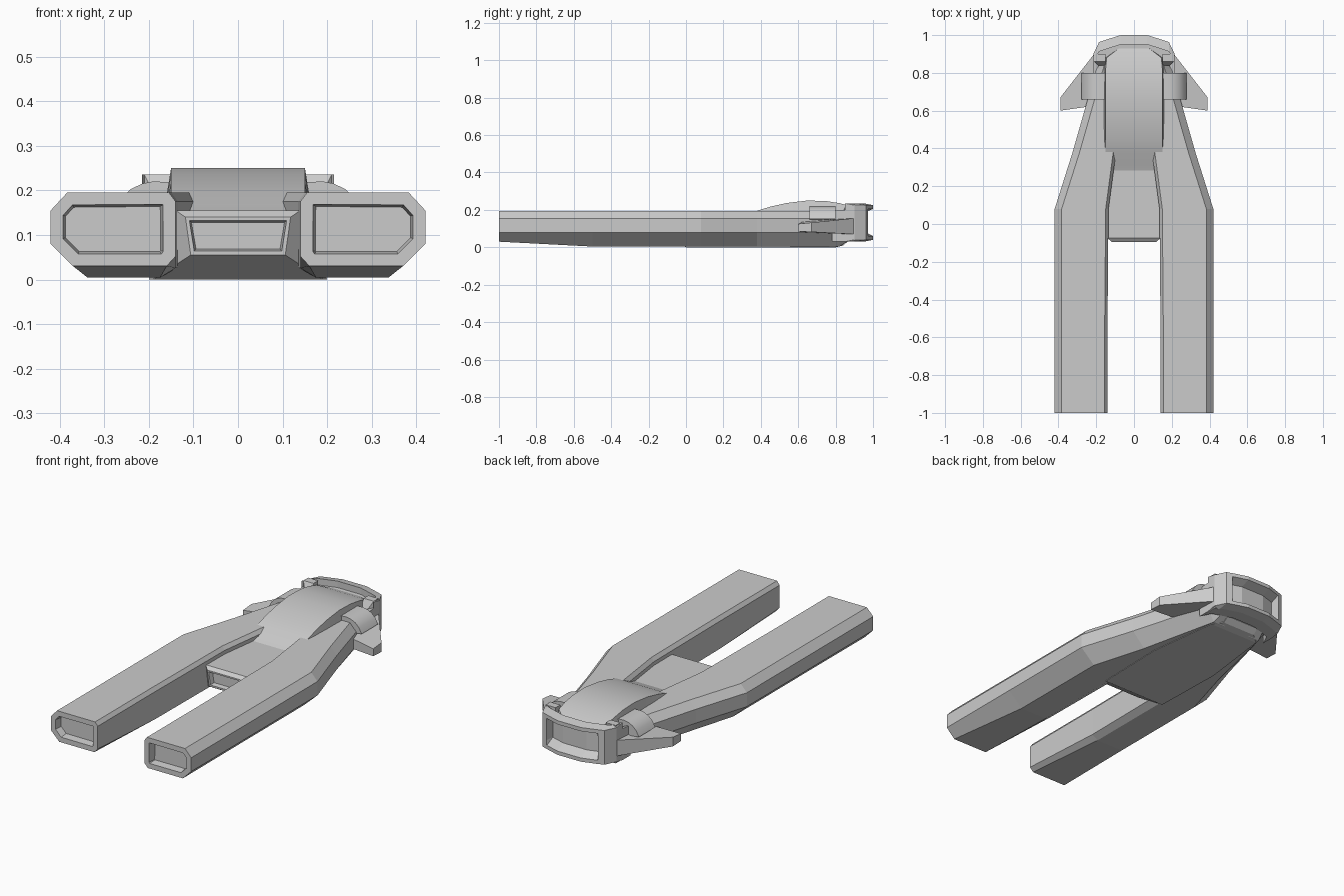
import bpy, bmesh
from mathutils import Vector

if "Cube" in bpy.data.objects:
    bpy.data.objects.remove(bpy.data.objects["Cube"])


def loft(name, rings, mirror=False, recess=None, smooth=None):
    """Skin a list of equal-length point rings, cap the ends, optionally recess the first cap."""
    bm = bmesh.new()
    vs = [[bm.verts.new(Vector(p)) for p in r] for r in rings]
    n = len(vs[0])
    for a, b in zip(vs, vs[1:]):
        for i in range(n):
            j = (i + 1) % n
            bm.faces.new((a[i], a[j], b[j], b[i]))
    cap = bm.faces.new(vs[0])
    bm.faces.new(vs[-1])
    bmesh.ops.recalc_face_normals(bm, faces=bm.faces[:])
    if recess:
        rim, slope, depth = recess
        bmesh.ops.inset_individual(bm, faces=[cap], thickness=rim, depth=0)
        bmesh.ops.inset_individual(bm, faces=[cap], thickness=slope, depth=-depth)
    me = bpy.data.meshes.new(name)
    bm.to_mesh(me)
    bm.free()
    ob = bpy.data.objects.new(name, me)
    bpy.context.collection.objects.link(ob)
    if mirror:
        ob.modifiers.new("mirror", 'MIRROR').use_mirror_merge = False
    if smooth:
        bpy.context.view_layer.objects.active = ob
        ob.select_set(True)
        bpy.ops.object.shade_smooth_by_angle(angle=smooth)
        ob.select_set(False)
    return ob


# Forward prongs that taper back into the hull
def prong_ring(y, xin, xout, bot_in, bot_out, zb):
    dz = zb + 0.022
    return [(xin + 0.015, y, 0.195), (xout - 0.037, y, 0.195), (xout, y, 0.155),
            (xout, y, 0.08), (bot_out, y, zb), (bot_in, y, zb),
            (xin, y, dz), (xin, y, 0.175)]


loft("prong", [prong_ring(-1.0, 0.14, 0.42, 0.16, 0.37, 0.03),
               prong_ring(-0.5, 0.14, 0.42, 0.175, 0.337, 0.004),
               prong_ring(0.08, 0.135, 0.42, 0.175, 0.337, 0.004),
               prong_ring(0.38, 0.095, 0.325, 0.12, 0.25, 0.004),
               prong_ring(0.82, 0.06, 0.2, 0.08, 0.15, 0.004),
               prong_ring(0.87, 0.06, 0.19, 0.08, 0.14, 0.035)],
     mirror=True, recess=(0.03, 0.006, 0.04))


# Central hull with recessed front window
def hull_ring(y, wt, zt, wb, zb, yb=None):
    yb = y if yb is None else yb
    return [(-wt, y, zt), (wt, y, zt), (wb, yb, zb), (-wb, yb, zb)]


loft("centre_hull", [hull_ring(-0.095, 0.118, 0.14, 0.106, 0.055),
                     hull_ring(-0.075, 0.14, 0.155, 0.19, 0.0, 0.0),
                     hull_ring(0.4, 0.14, 0.155, 0.2, 0.0),
                     hull_ring(0.8, 0.14, 0.155, 0.15, 0.0),
                     hull_ring(0.84, 0.1, 0.155, 0.1, 0.01),
                     hull_ring(0.87, 0.1, 0.155, 0.1, 0.035)],
     recess=(0.012, 0.006, 0.025))

# Curved dorsal canopy
canopy = [(0.27, 0.15, 0.15), (0.32, 0.168, 0.15), (0.38, 0.195, 0.15), (0.45, 0.217, 0.15),
          (0.54, 0.237, 0.15), (0.65, 0.25, 0.15), (0.75, 0.247, 0.15), (0.82, 0.236, 0.15),
          (0.88, 0.22, 0.145), (0.93, 0.2, 0.08)]
loft("canopy", [[(-w, y, z), (w, y, z), (w + 0.022, y, 0.12), (-w - 0.022, y, 0.12)]
                for y, z, w in canopy], smooth=0.45)


# Rear engine frame: arched lip above and below a recessed panel
def frame_ring(x, yb, d, back=0.12):
    return [(x, yb - 0.05, 0.235), (x, yb, 0.225), (x, yb, 0.205), (x, yb - d, 0.185),
            (x, yb - d, 0.085), (x, yb, 0.06), (x, yb, 0.04), (x, yb - 0.05, 0.03),
            (x, yb - back, 0.03), (x, yb - back, 0.195), (x, yb - 0.05, 0.2)]


half = [(0.07, 1.0, 0.05), (0.15, 0.975, 0.05), (0.155, 0.973, 0.0),
        (0.185, 0.963, 0.0), (0.215, 0.9, 0.0)]
loft("engine_frame", [frame_ring(-x, y, d) for x, y, d in reversed(half)]
     + [frame_ring(x, y, d) for x, y, d in half])

# Side posts joining the frame to the hull
loft("frame_post", [[(0.15, y, 0.03 + c), (w, y, 0.03 + c), (w, y, z), (0.15, y, z)]
                    for y, w, z, c in [(0.84, 0.19, 0.195, 0.02), (0.86, 0.21, 0.235, 0),
                                       (0.9, 0.21, 0.235, 0)]], mirror=True)

# Swept side fins
loft("side_fin", [[(0.17, 0.63, 0.08), (0.17, 0.92, 0.07), (0.17, 0.92, 0.155), (0.17, 0.63, 0.14)],
                  [(0.215, 0.625, 0.08), (0.215, 0.895, 0.07), (0.215, 0.895, 0.155),
                   (0.215, 0.625, 0.138)],
                  [(0.39, 0.6, 0.085), (0.39, 0.67, 0.082), (0.39, 0.67, 0.132), (0.39, 0.6, 0.125)]],
     mirror=True)

# Rounded shoulder pods
pod = [(0.15, 0.218), (0.19, 0.22), (0.215, 0.215), (0.24, 0.203), (0.262, 0.182),
       (0.278, 0.152), (0.24, 0.148), (0.15, 0.148)]
loft("shoulder_pod", [[(x, y, z) for x, z in pod] for y in (0.66, 0.8)], mirror=True, smooth=0.55)
